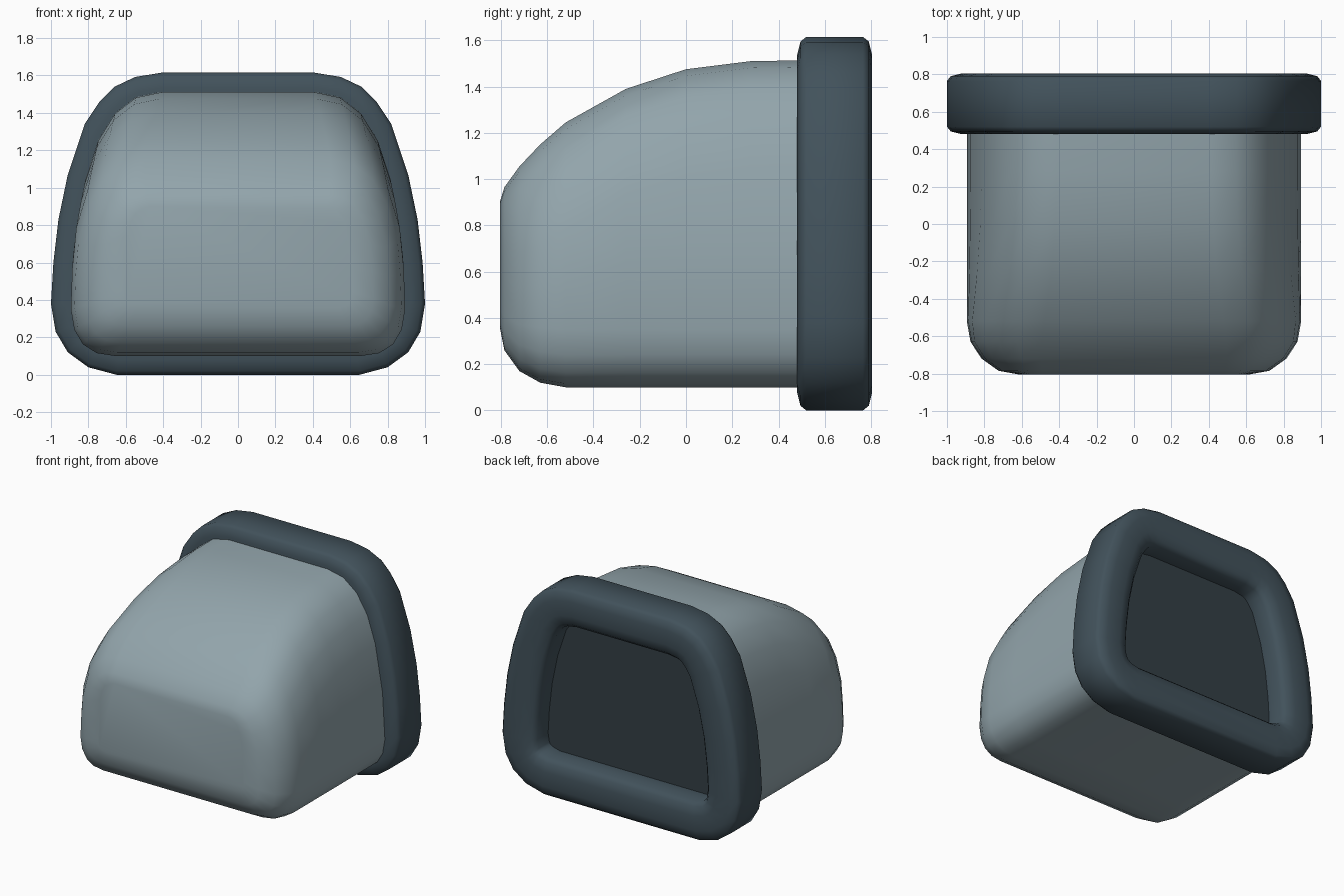
import bpy, bmesh
from mathutils import Vector

if "Cube" in bpy.data.objects:
    bpy.data.objects.remove(bpy.data.objects["Cube"])


def material(name, rgb):
    m = bpy.data.materials.new(name)
    m.diffuse_color = (*rgb, 1)
    m.use_nodes = True
    m.node_tree.nodes["Principled BSDF"].inputs["Base Color"].default_value = m.diffuse_color
    return m


def loft(name, loops, mat, cap_first=False, cap_last=False, close=False, angle=0.8):
    """Skin a list of equal-length closed point loops."""
    bm = bmesh.new()
    rows = [[bm.verts.new(p) for p in loop] for loop in loops]
    pairs = list(zip(rows, rows[1:])) + ([(rows[-1], rows[0])] if close else [])
    n = len(rows[0])
    for a, b in pairs:
        for i in range(n):
            j = (i + 1) % n
            bm.faces.new((a[i], a[j], b[j], b[i]))
    if cap_first:
        bm.faces.new(rows[0])
    if cap_last:
        bm.faces.new(rows[-1])
    bmesh.ops.recalc_face_normals(bm, faces=bm.faces)
    me = bpy.data.meshes.new(name)
    bm.to_mesh(me)
    bm.free()
    me.materials.append(mat)
    ob = bpy.data.objects.new(name, me)
    bpy.context.collection.objects.link(ob)
    bpy.ops.object.select_all(action='DESELECT')
    ob.select_set(True)
    bpy.context.view_layer.objects.active = ob
    bpy.ops.object.shade_smooth_by_angle(angle=angle)
    return ob


def bezier(a, b, c, n=4):
    return [tuple((1-t)**2*p + 2*t*(1-t)*q + t*t*r for p, q, r in zip(a, b, c))
            for t in (i / n for i in range(n + 1))]


def mirrored(half):
    return half + [(-x, z) for x, z in reversed(half)]


shell_mat = material("pale grey blue", (0.29, 0.375, 0.41))
frame_mat = material("dark slate", (0.054, 0.084, 0.105))
panel_mat = material("deep slate", (0.034, 0.050, 0.060))

# Shell: the side wall leans inward with height
WALL = [(0.0, 0.88), (0.38, 0.895), (0.6, 0.885), (0.83, 0.86), (1.07, 0.81), (1.52, 0.70)]


def wall(z):
    for (z0, x0), (z1, x1) in zip(WALL, WALL[1:]):
        if z <= z1:
            return x0 + (x1 - x0) * (z - z0) / (z1 - z0)
    return WALL[-1][1]


def section(y, top, bottom, inset):
    k = 1 - 2.4 * inset
    zb, zt = bottom + 0.25 * k, top - 0.46 * k
    xb, xt = wall(bottom) - inset, wall(top) - inset
    half = bezier((xb - 0.23 * k, bottom), (xb, bottom), (wall(zb) - inset, zb))
    zm = (zb + zt) / 2
    half.append((wall(zm) - inset, zm))
    half += bezier((wall(zt) - inset, zt), (xt, top), (xt - 0.29 * k, top))
    return [(x, y, z) for x, z in mirrored(half)]


stations = [(0.62, 1.515, 0.1, 0), (0.28, 1.51, 0.1, 0), (0, 1.475, 0.1, 0),
            (-0.26, 1.39, 0.1, 0), (-0.52, 1.245, 0.1, 0), (-0.63, 1.15, 0.12, 0.02),
            (-0.72, 1.055, 0.17, 0.08), (-0.785, 0.965, 0.26, 0.17),
            (-0.805, 0.9, 0.36, 0.28)]
loft("shell", [section(*s) for s in stations], shell_mat, cap_last=True)

# Frame outline, offset inward along its normals
OUTLINE = mirrored([(0.65, 0), (0.8, 0.04), (0.91, 0.12), (0.975, 0.23), (1.0, 0.38),
                    (0.987, 0.6), (0.96, 0.83), (0.91, 1.07), (0.82, 1.34), (0.74, 1.46),
                    (0.66, 1.54), (0.55, 1.592), (0.41, 1.615)])


def outline(y, inset):
    pts = [Vector(p) for p in OUTLINE]
    out = []
    for i, p in enumerate(pts):
        a = (p - pts[i - 1]).normalized()
        b = (pts[(i + 1) % len(pts)] - p).normalized()
        na, nb = Vector((-a.y, a.x)), Vector((-b.y, b.x))
        q = p + (na + nb) * inset / (1 + na.dot(nb))
        out.append((q.x, y, q.y))
    return out


# Rounded frame bar swept round the outline
bar = [(0.52, 0), (0.765, 0), (0.79, 0.02), (0.805, 0.08), (0.805, 0.19), (0.79, 0.255),
       (0.755, 0.285), (0.52, 0.285), (0.495, 0.26), (0.48, 0.19), (0.48, 0.08), (0.495, 0.02)]
loft("rear_frame", [outline(y, d) for y, d in bar], frame_mat, close=True, angle=1.1)

# Recessed rear panel
loft("rear_panel", [outline(0.61, 0.25), outline(0.63, 0.25)], panel_mat,
     cap_first=True, cap_last=True)
